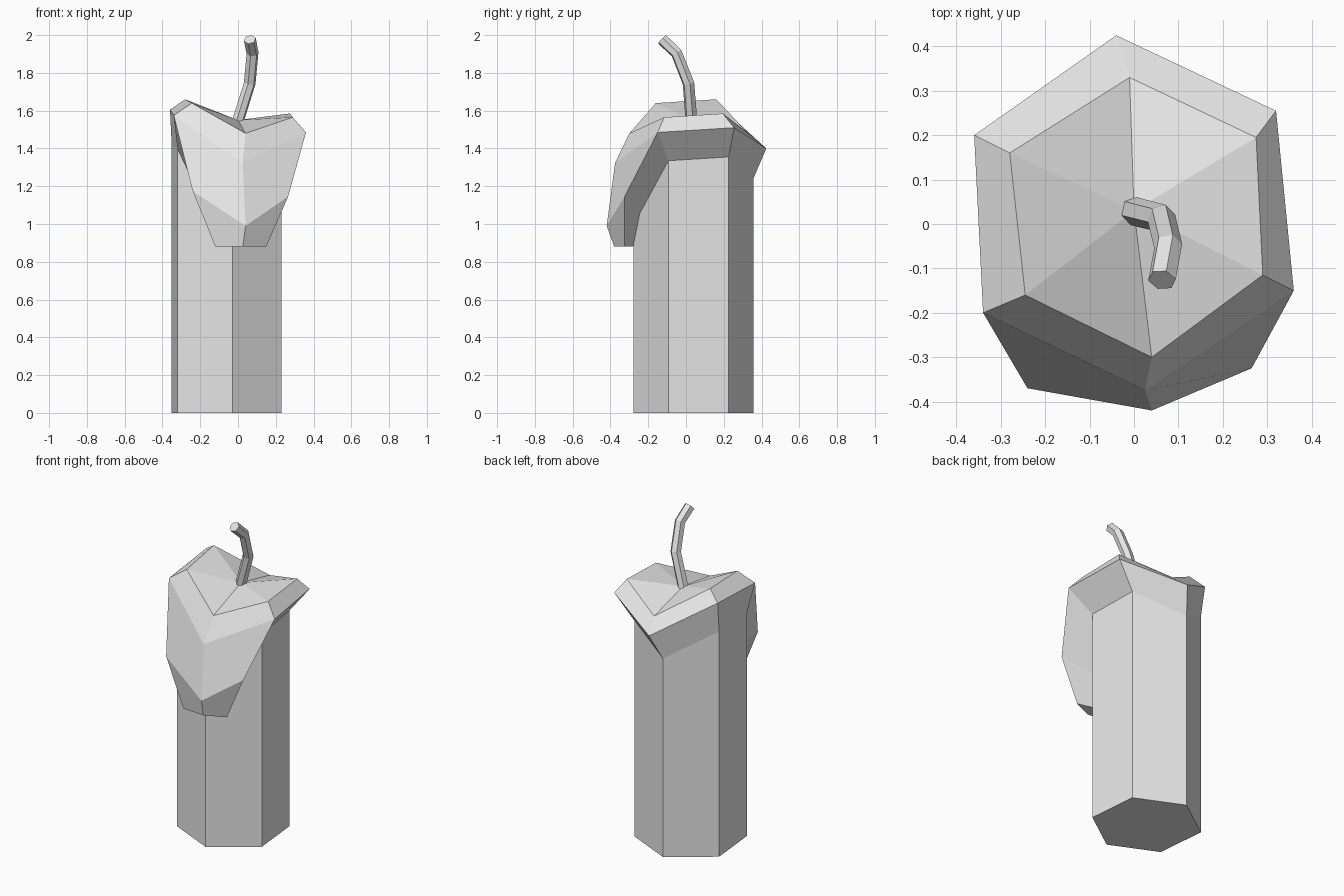
import bpy
import bmesh
from math import cos, sin, radians

cube = bpy.data.objects.get("Cube")
if cube:
    bpy.data.objects.remove(cube, do_unlink=True)

# Single wax grey
grey = bpy.data.materials.new("light_grey")
grey.use_nodes = True
colour = (0.8, 0.8, 0.8, 1)
grey.diffuse_color = colour
grey.node_tree.nodes["Principled BSDF"].inputs["Base Color"].default_value = colour


def mesh_object(name, bm):
    bmesh.ops.recalc_face_normals(bm, faces=bm.faces[:])
    mesh = bpy.data.meshes.new(name)
    bm.to_mesh(mesh)
    bm.free()
    mesh.materials.append(grey)
    obj = bpy.data.objects.new(name, mesh)
    bpy.context.collection.objects.link(obj)
    return obj


# Hexagon corners of the column, counterclockwise from the front
corners = []
for i in range(6):
    angle = radians(-84.6 + 60 * i)
    corners.append((-0.06 + 0.32 * cos(angle), 0.04 + 0.32 * sin(angle)))

# Candle column
bm = bmesh.new()
bottom = [bm.verts.new((x, y, 0)) for x, y in corners]
top = [bm.verts.new((x, y, 1.42)) for x, y in corners]
bm.faces.new(bottom)
bm.faces.new(top)
for i in range(6):
    j = (i + 1) % 6
    bm.faces.new((bottom[i], bottom[j], top[j], top[i]))
mesh_object("candle_column", bm)

# Melted cap: sunken centre, inner ring, outer rim and skirt
bm = bmesh.new()


def points(*coords):
    return [bm.verts.new(c) for c in coords]


centre = bm.verts.new((0, 0.03, 1.55))
inner = points((0.04, -0.30, 1.48), (0.29, -0.115, 1.565), (0.275, 0.195, 1.585),
               (-0.01, 0.33, 1.48), (-0.28, 0.16, 1.66), (-0.245, -0.16, 1.64))
rim = points((0.025, -0.375, 1.325), (0.36, -0.15, 1.485), (0.32, 0.255, 1.51),
             (-0.04, 0.425, 1.40), (-0.36, 0.2, 1.605), (-0.34, -0.2, 1.575))
skirt_heights = (1.335, 1.355, 1.245, 1.415, 1.4)
skirt = [bm.verts.new((x, y, z)) for (x, y), z in zip(corners[1:], skirt_heights)]

for i in range(6):
    j = (i + 1) % 6
    bm.faces.new((centre, inner[i], inner[j]))
    bm.faces.new((inner[i], rim[i], rim[j], inner[j]))
for i in range(4):
    bm.faces.new((rim[i + 1], skirt[i], skirt[i + 1], rim[i + 2]))

# Large front drip: bulge, blunt tip and the seam against the column
mid_l, mid_f, mid_r = points((-0.24, -0.37, 1.175), (0.04, -0.42, 0.99), (0.265, -0.325, 1.145))
tip_l, tip_f, tip_r = points((-0.12, -0.37, 0.88), (0.025, -0.38, 0.88), (0.15, -0.325, 0.88))
seam_l, seam_f, seam_r = points((-0.18, -0.21, 1.1), (-0.03, -0.28, 0.88), (0.02, -0.245, 1.055))
for face in ((rim[5], mid_l, mid_f, rim[0]), (rim[0], mid_f, mid_r, rim[1]),
             (mid_l, tip_l, tip_f, mid_f), (mid_f, tip_f, tip_r, mid_r),
             (rim[1], mid_r, seam_r, skirt[0]), (mid_r, tip_r, seam_f, seam_r),
             (rim[5], skirt[4], seam_l, mid_l), (mid_l, seam_l, seam_f, tip_l),
             (tip_l, seam_f, tip_r, tip_f)):
    bm.faces.new(face)
mesh_object("melted_cap", bm)

# Bent six-sided wick
curve = bpy.data.curves.new("wick", "CURVE")
curve.dimensions = "3D"
curve.bevel_depth = 0.032
curve.bevel_resolution = 1
curve.use_fill_caps = True
path = ((-0.005, 0.03, 1.53), (0.062, 0.013, 1.745), (0.077, -0.05, 1.905), (0.063, -0.126, 1.977))
spline = curve.splines.new("POLY")
spline.points.add(len(path) - 1)
for point, co in zip(spline.points, path):
    point.co = (*co, 1)
spline.use_smooth = False
curve.materials.append(grey)
bpy.context.collection.objects.link(bpy.data.objects.new("wick", curve))
